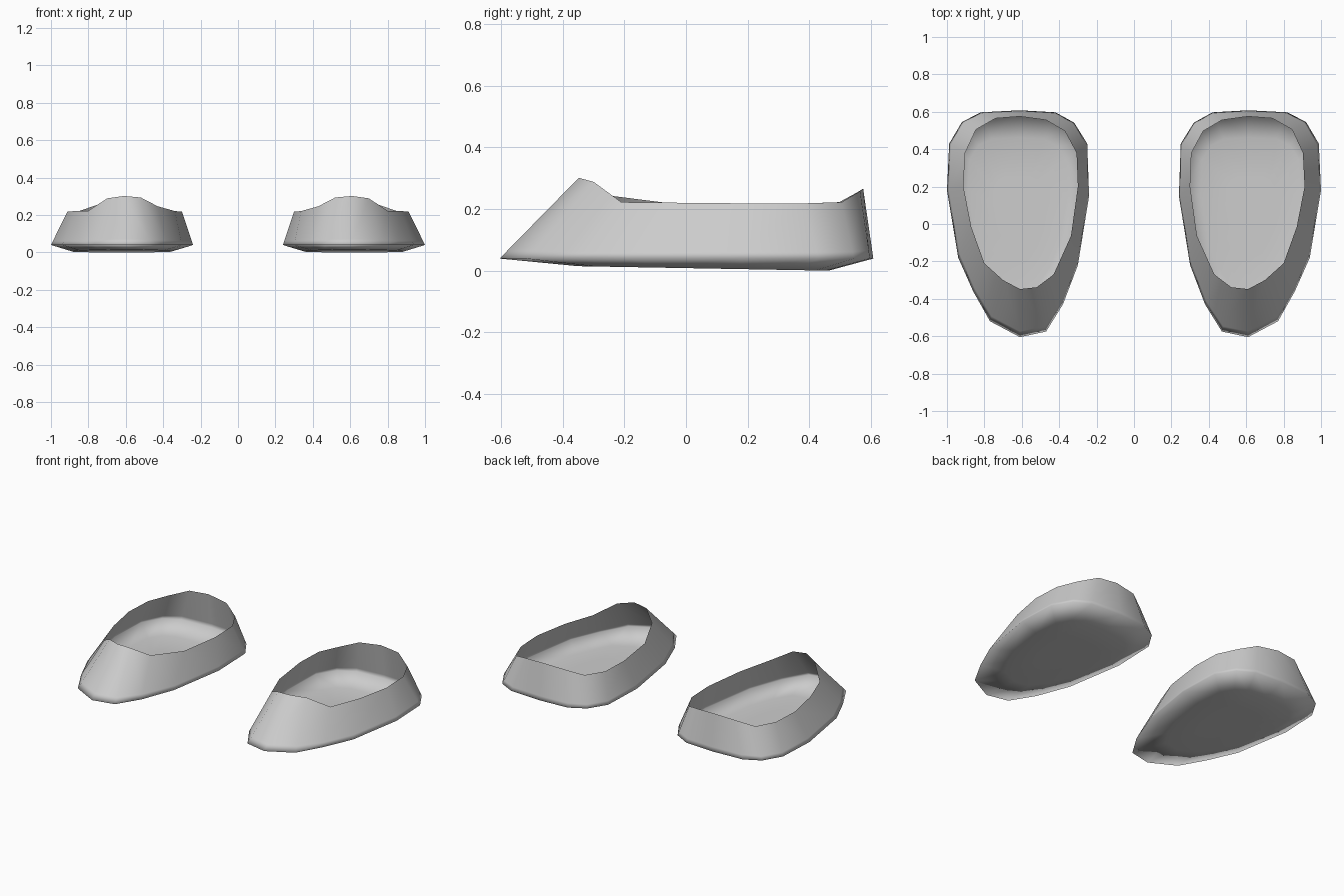
import bpy, bmesh
from mathutils import Vector

if "Cube" in bpy.data.objects:
    bpy.data.objects.remove(bpy.data.objects["Cube"])

# Widest outline at the welt, counter-clockwise from the toe (x, y)
welt = [(.61, -.605), (.77, -.52), (.86, -.36), (.94, -.18), (1.0, .18), (.988, .43),
        (.92, .545), (.82, .597), (.61, .608), (.42, .597), (.32, .542), (.25, .43),
        (.24, .15), (.30, -.22), (.38, -.43), (.47, -.575)]
# Opening rim, same order (x, y, z)
rim = [(.61, -.348, .305), (.70, -.30, .292), (.80, -.21, .226), (.87, -.016, .224),
       (.912, .20, .222), (.903, .38, .222), (.845, .505, .226), (.74, .565, .262),
       (.61, .575, .27), (.47, .556, .258), (.37, .497, .226), (.307, .38, .222),
       (.30, .20, .222), (.337, -.064, .224), (.43, -.27, .25), (.52, -.338, .297)]

welt = [Vector((x, y, .043)) for x, y in welt]
rim = [Vector(p) for p in rim]


def sole_ring(k):
    """Outline shrunk inwards onto the slightly tilted sole."""
    ring = []
    for p in welt:
        y = .055 + p.y * .67 * k
        ring.append(Vector((.622 + (p.x - .62) * .70 * k, y, .012 - .018 * y)))
    return ring


def make_shoe(name, side):
    bm = bmesh.new()
    rings = [sole_ring(.5), sole_ring(1), welt,
             [a.lerp(b, .12) for a, b in zip(welt, rim)], rim]
    loops = [[bm.verts.new((p.x * side, p.y, p.z)) for p in r] for r in rings]
    n = len(welt)
    # Sole and upper walls, open at the top
    for low, high in zip(loops, loops[1:]):
        for i in range(n):
            j = (i + 1) % n
            bm.faces.new((low[i], low[j], high[j], high[i]))
    bm.faces.new(loops[0][::-1])
    if side < 0:
        bmesh.ops.reverse_faces(bm, faces=bm.faces[:])
    # Stand on the ground
    drop = min(v.co.z for v in bm.verts)
    bmesh.ops.translate(bm, verts=bm.verts[:], vec=(0, 0, -drop))
    for f in bm.faces:
        f.smooth = True
    mesh = bpy.data.meshes.new(name)
    bm.to_mesh(mesh)
    bm.free()
    bpy.context.collection.objects.link(bpy.data.objects.new(name, mesh))


make_shoe("left_shoe", -1)
make_shoe("right_shoe", 1)
